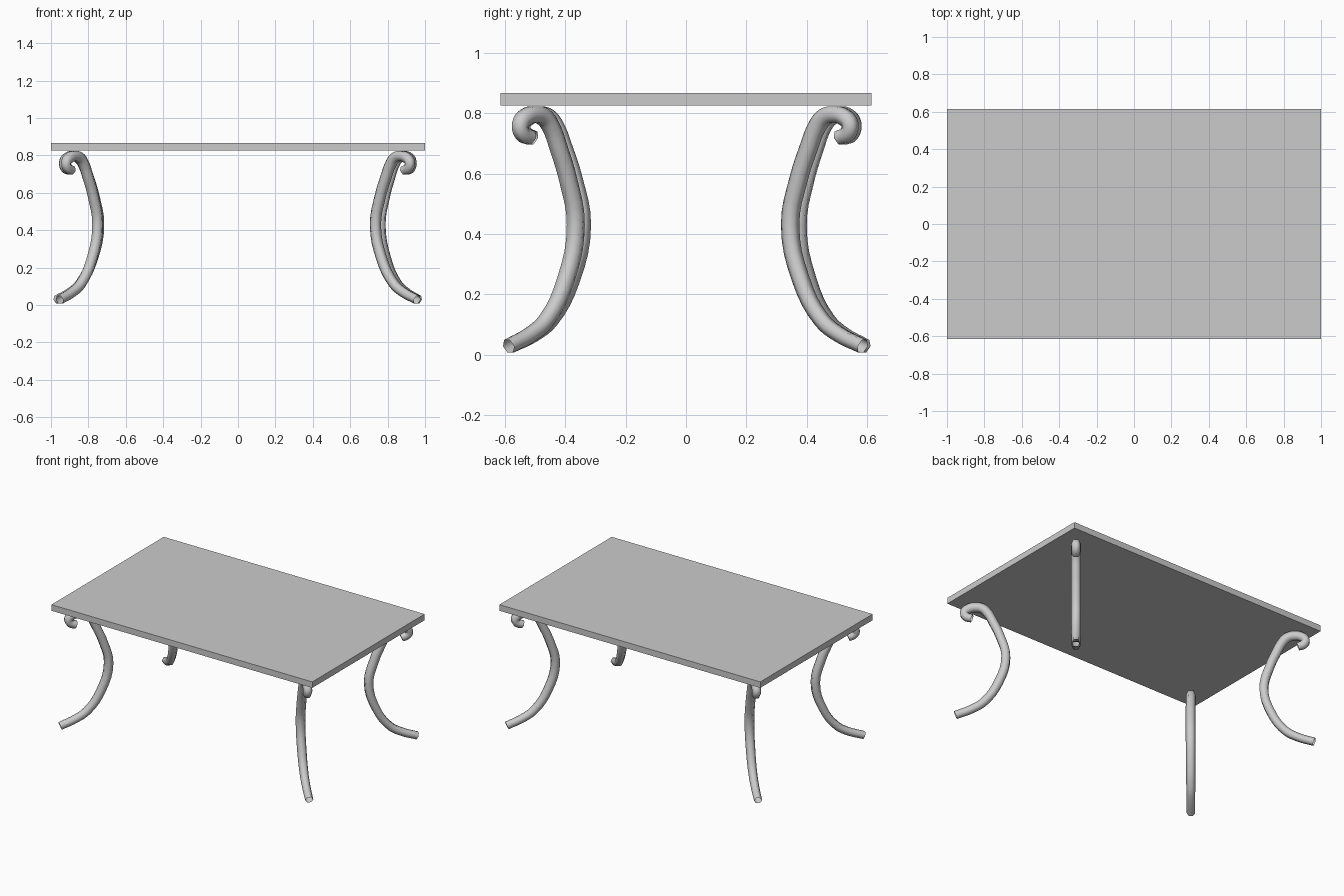
import bpy, math

if "Cube" in bpy.data.objects:
    bpy.data.objects.remove(bpy.data.objects["Cube"])

# Flat rectangular top
bpy.ops.mesh.primitive_cube_add(size=1, location=(0, 0, 0.846))
top = bpy.context.object
top.name = "table_top"
top.scale = (2.0, 1.23, 0.042)
bpy.ops.object.transform_apply(location=False, rotation=False, scale=True)

# Leg centre line: (outward distance from the waist, height, tube radius)
PATH = [(0.315, 0.028, 0.026), (0.21, 0.068, 0.027), (0.137, 0.115, 0.028),
        (0.046, 0.25, 0.030), (0.0, 0.43, 0.031), (0.036, 0.58, 0.031),
        (0.078, 0.68, 0.031), (0.12, 0.76, 0.031), (0.15, 0.787, 0.031),
        (0.19, 0.796, 0.031), (0.232, 0.788, 0.030), (0.26, 0.762, 0.029),
        (0.25, 0.733, 0.028), (0.212, 0.718, 0.026)]


def make_leg(name, waist, angle):
    """Open six-sided tube swept along the S-shaped scroll path."""
    curve = bpy.data.curves.new(name, 'CURVE')
    curve.dimensions = '3D'
    curve.bevel_depth = 1.0
    curve.bevel_resolution = 1
    curve.resolution_u = 4
    spline = curve.splines.new('BEZIER')
    spline.bezier_points.add(len(PATH) - 1)
    for point, (r, z, radius) in zip(spline.bezier_points, PATH):
        point.co = (r, 0, z)
        point.radius = radius
        point.handle_left_type = point.handle_right_type = 'AUTO'
    leg = bpy.data.objects.new(name, curve)
    bpy.context.collection.objects.link(leg)
    leg.location = (waist[0], waist[1], 0)
    leg.rotation_euler.z = math.radians(angle)
    bpy.ops.object.select_all(action='DESELECT')
    leg.select_set(True)
    bpy.context.view_layer.objects.active = leg
    bpy.ops.object.convert(target='MESH')
    bpy.ops.object.shade_smooth()


# Four legs turned outward to the corners
make_leg("front_right_leg", (0.735, -0.365), -45)
make_leg("back_right_leg", (0.76, 0.345), 49.7)
make_leg("front_left_leg", (-0.75, -0.345), 180 + 49.7)
make_leg("back_left_leg", (-0.745, 0.37), 180 - 45)
